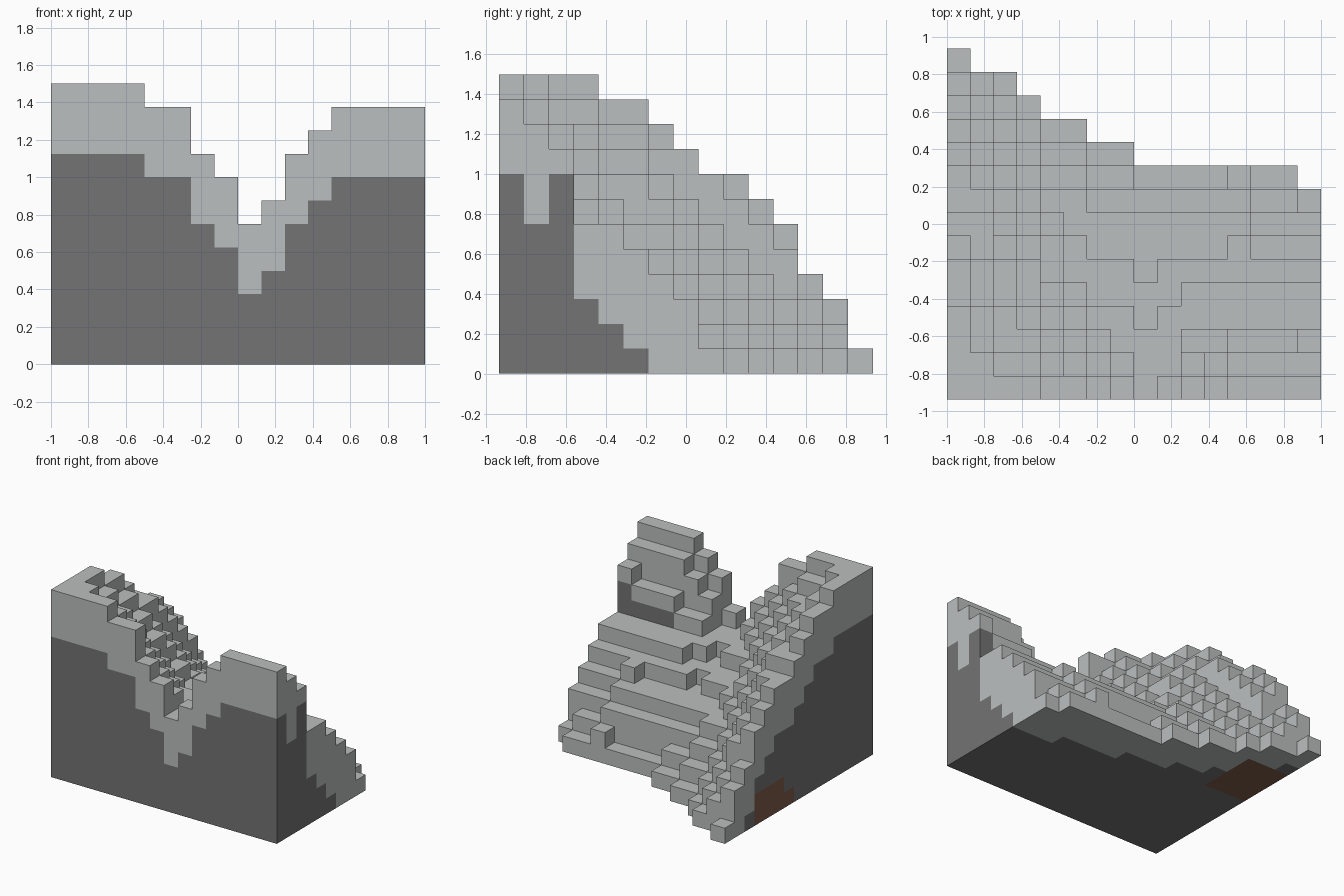
import bpy
from mathutils import Vector

cube = bpy.data.objects.get("Cube")
if cube:
    bpy.data.objects.remove(cube, do_unlink=True)

CELL = 0.125
NX, NY = 16, 15
ORIGIN = Vector((-NX * CELL / 2, -NY * CELL / 2, 0))

# Stepped slope profiles from front to back, at chosen columns
PROFILES = {
    0: (12, 12, 12, 12, 11, 11, 10, 9, 8, 8, 7, 6, 4, 3, 1),
    1: (12, 12, 11, 11, 10, 10, 9, 9, 8, 7, 6, 5, 3, 2),
    3: (12, 11, 10, 9, 8, 8, 7, 6, 5, 4, 3, 2, 1),
    5: (11, 9, 8, 7, 6, 5, 5, 4, 4, 3, 2, 1),
    7: (8, 7, 6, 6, 5, 5, 4, 4, 3, 2, 1),
    8: (6, 6, 6, 5, 5, 4, 4, 4, 3, 1),
    9: (7, 6, 6, 6, 5, 5, 4, 4, 3, 1),
    10: (9, 8, 7, 6, 6, 5, 4, 4, 3, 1),
    12: (11, 10, 8, 6, 6, 5, 5, 4, 3, 2),
    14: (11, 10, 8, 6, 6, 5, 4, 3, 2, 1),
    15: (11, 10, 9, 6, 6, 5, 4, 3, 1),
}


def sample(col, j):
    profile = PROFILES[col]
    return profile[j] if 0 <= j < len(profile) else 0


def height(i, j):
    """Blend the nearest profiles and round down to whole blocks."""
    if not (0 <= i < NX and 0 <= j < NY):
        return 0
    low = max(c for c in PROFILES if c <= i)
    high = min(c for c in PROFILES if c >= i)
    if low == high:
        return sample(low, j)
    a, b = sample(low, j), sample(high, j)
    return (a * (high - i) + b * (i - low)) // (high - low)


def layer(i, j, k):
    """Material slot: surface stone, deep rock or earth pocket."""
    if i < 3 and 8 <= j < 12 and k < (1 if j == 8 else 2):
        return 2
    h = height(i, j)
    rock = h - 3
    if i >= 10 and j == 2:
        rock = h - 1
    elif i > 8 and j > 0:
        rock = min(h, height(i, j + 1)) - 3
    return 1 if k < rock else 0


def material(name, color):
    mat = bpy.data.materials.new(name)
    mat.use_nodes = True
    mat.diffuse_color = color
    mat.node_tree.nodes["Principled BSDF"].inputs["Base Color"].default_value = color
    return mat


MATERIALS = [
    material("light stone", (0.50, 0.52, 0.52, 1)),
    material("dark rock", (0.172, 0.172, 0.172, 1)),
    material("brown earth", (0.22, 0.11, 0.067, 1)),
]

# Corner offsets of each block face, keyed by its outward direction
SIDES = {
    (1, 0, 0): ((1, 0, 0), (1, 1, 0), (1, 1, 1), (1, 0, 1)),
    (-1, 0, 0): ((0, 1, 0), (0, 0, 0), (0, 0, 1), (0, 1, 1)),
    (0, 1, 0): ((1, 1, 0), (0, 1, 0), (0, 1, 1), (1, 1, 1)),
    (0, -1, 0): ((0, 0, 0), (1, 0, 0), (1, 0, 1), (0, 0, 1)),
    (0, 0, 1): ((0, 0, 1), (1, 0, 1), (1, 1, 1), (0, 1, 1)),
    (0, 0, -1): ((0, 1, 0), (1, 1, 0), (1, 0, 0), (0, 0, 0)),
}

# Keep only the block faces that touch open air
points, faces, slots = {}, [], []
for i in range(NX):
    for j in range(NY):
        for k in range(height(i, j)):
            for (dx, dy, dz), corners in SIDES.items():
                if 0 <= k + dz < height(i + dx, j + dy):
                    continue
                quad = [(i + a, j + b, k + c) for a, b, c in corners]
                faces.append([points.setdefault(p, len(points)) for p in quad])
                slots.append(layer(i, j, k))

# Terraced hillside
mesh = bpy.data.meshes.new("terraced_hillside")
mesh.from_pydata([ORIGIN + Vector(p) * CELL for p in points], [], faces)
for mat in MATERIALS:
    mesh.materials.append(mat)
for poly, slot in zip(mesh.polygons, slots):
    poly.material_index = slot
mesh.update()
hillside = bpy.data.objects.new("terraced_hillside", mesh)
bpy.context.collection.objects.link(hillside)
